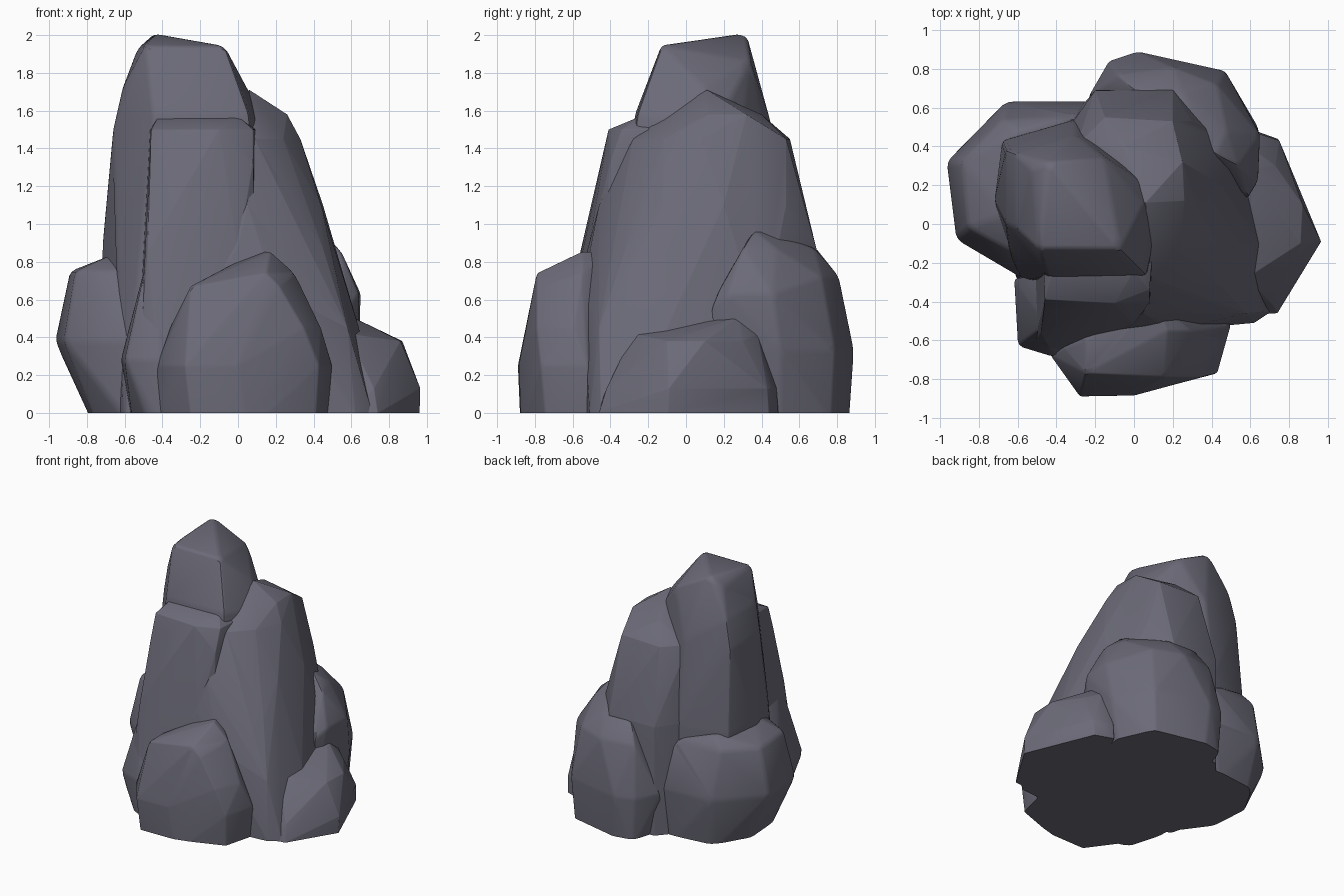
import bpy, bmesh, math

stone = bpy.data.materials.new("slate grey stone")
stone.diffuse_color = (0.146, 0.144, 0.186, 1)


def rock(name, rings, soft=0.025):
    """Chiselled rock: convex hull of a few level outlines, edges softened, base cut flat."""
    bm = bmesh.new()
    for z, outline in rings:
        for x, y in outline:
            bm.verts.new((x, y, z))
            if z == 0:                       # carry the base below ground before trimming
                bm.verts.new((x, y, -0.1))
    res = bmesh.ops.convex_hull(bm, input=bm.verts[:])
    junk = {g for g in res["geom_interior"] + res["geom_unused"] if isinstance(g, bmesh.types.BMVert)}
    bmesh.ops.delete(bm, geom=list(junk), context='VERTS')
    bmesh.ops.dissolve_limit(bm, angle_limit=math.radians(3), verts=bm.verts[:], edges=bm.edges[:])
    bmesh.ops.bevel(bm, geom=bm.edges[:], offset=soft, segments=2, profile=0.5,
                    affect='EDGES', clamp_overlap=True)
    bmesh.ops.bisect_plane(bm, geom=bm.verts[:] + bm.edges[:] + bm.faces[:],
                           plane_co=(0, 0, 0), plane_no=(0, 0, -1), clear_outer=True)
    bmesh.ops.holes_fill(bm, edges=[e for e in bm.edges if e.is_boundary])
    bmesh.ops.recalc_face_normals(bm, faces=bm.faces[:])
    me = bpy.data.meshes.new(name)
    bm.to_mesh(me)
    bm.free()
    ob = bpy.data.objects.new(name, me)
    bpy.context.collection.objects.link(ob)
    me.materials.append(stone)
    bpy.ops.object.select_all(action='DESELECT')
    ob.select_set(True)
    bpy.context.view_layer.objects.active = ob
    bpy.ops.object.shade_smooth_by_angle(angle=math.radians(30))


# Tall spire at the left
rock("main_spire", [
    (2.01, [(-0.44, 0.32)]),
    (1.945, [(-0.49, -0.13), (-0.07, -0.13)]),
    (1.93, [(-0.53, 0.28)]),
    (1.86, [(-0.15, 0.34)]),
    (1.72, [(-0.61, -0.02), (-0.61, 0.36), (0.05, 0.1), (-0.25, 0.39)]),
    (1.58, [(-0.45, -0.27), (0.06, -0.26)]),
    (1.50, [(-0.66, 0.0), (-0.66, 0.38), (-0.3, 0.46), (0.15, 0.15)]),
    (0.85, [(-0.72, 0.12), (-0.68, 0.43), (-0.3, 0.54), (0.2, 0.2), (0.1, -0.35), (-0.64, -0.14)]),
    (0.00, [(-0.7, 0.12), (-0.66, 0.42), (-0.3, 0.54), (0.15, 0.2), (0.1, -0.4), (-0.6, -0.3)]),
])

# Slab leaning on the front of the spire, with its wider foot
rock("front_slab", [
    (1.57, [(-0.42, -0.24), (0.0, -0.24)]),
    (1.50, [(-0.46, -0.39), (-0.1, -0.41), (0.08, -0.34), (0.1, -0.1), (-0.47, -0.1)]),
    (1.33, [(-0.465, -0.44), (0.08, -0.4)]),
    (0.85, [(-0.48, -0.56), (0.0, -0.52), (0.1, -0.1), (-0.5, -0.2)]),
    (0.28, [(-0.53, -0.3), (-0.52, -0.63), (-0.42, -0.67), (-0.1, -0.6)]),
    (0.00, [(-0.5, -0.3), (-0.46, -0.6), (-0.4, -0.65), (0.1, -0.5), (0.1, -0.1)]),
])
rock("slab_foot", [
    (0.90, [(-0.46, -0.52), (-0.46, -0.25), (-0.2, -0.3)]),
    (0.28, [(-0.62, -0.28), (-0.6, -0.63), (-0.42, -0.685), (-0.1, -0.6)]),
    (0.00, [(-0.55, -0.3), (-0.46, -0.62), (-0.4, -0.66), (0.0, -0.5), (0.0, -0.2)]),
])

# Broad shoulder at the right and back
rock("right_shoulder", [
    (1.71, [(0.06, 0.11)]),
    (1.58, [(0.26, 0.12), (0.25, 0.32), (0.07, -0.1), (-0.05, 0.4)]),
    (1.45, [(0.33, 0.08), (0.2, 0.53), (-0.15, 0.55), (-0.3, 0.4), (0.24, -0.12), (0.09, -0.28)]),
    (1.10, [(0.44, -0.12), (0.45, 0.2), (0.05, -0.46), (0.3, 0.53)]),
    (0.87, [(0.52, 0.1), (0.2, 0.69), (-0.2, 0.69), (-0.32, 0.52), (0.0, -0.52), (0.45, -0.32)]),
    (0.65, [(-0.18, -0.57), (0.2, -0.55)]),
    (0.45, [(0.64, -0.1), (0.55, 0.4), (0.58, -0.46)]),
    (0.00, [(0.73, -0.1), (0.6, 0.4), (0.71, -0.45), (0.62, -0.51), (0.1, -0.56), (0.2, 0.7),
            (-0.2, 0.69), (-0.32, 0.55)]),
])

# Boulders around the foot
rock("front_boulder", [
    (0.855, [(0.17, -0.55), (0.1, -0.4)]),
    (0.74, [(0.3, -0.55), (0.15, -0.79)]),
    (0.67, [(-0.25, -0.6), (-0.25, -0.77), (0.22, -0.79)]),
    (0.45, [(0.44, -0.6), (-0.36, -0.64), (0.35, -0.79)]),
    (0.25, [(-0.43, -0.68), (-0.28, -0.89), (0.0, -0.885), (0.43, -0.77), (0.5, -0.52)]),
    (0.00, [(-0.44, -0.6), (-0.24, -0.875), (0.05, -0.87), (0.41, -0.74), (0.47, -0.5),
            (0.3, -0.3), (-0.3, -0.3)]),
])
rock("right_boulder", [
    (0.51, [(0.6, 0.28), (0.5, 0.28)]),
    (0.42, [(0.58, -0.28), (0.5, -0.28), (0.62, 0.38)]),
    (0.38, [(0.87, 0.1), (0.86, -0.1), (0.73, 0.3)]),
    (0.13, [(0.965, -0.09), (0.75, 0.43), (0.72, -0.42), (0.6, 0.48)]),
    (0.00, [(0.96, -0.1), (0.74, 0.44), (0.74, -0.46), (0.6, -0.47), (0.6, 0.49), (0.4, 0.0)]),
])
rock("back_boulder", [
    (0.97, [(0.42, 0.36), (0.33, 0.42)]),
    (0.87, [(0.54, 0.3), (0.25, 0.68), (0.0, 0.69), (0.48, 0.48)]),
    (0.72, [(-0.08, 0.77), (0.2, 0.81), (0.43, 0.72)]),
    (0.63, [(0.65, 0.46), (0.64, 0.22)]),
    (0.55, [(0.58, 0.12)]),
    (0.33, [(-0.13, 0.84), (0.02, 0.89), (0.47, 0.79), (0.64, 0.5), (0.6, 0.2), (-0.24, 0.65)]),
    (0.00, [(-0.1, 0.83), (0.05, 0.86), (0.44, 0.77), (0.56, 0.5), (0.5, 0.2), (-0.2, 0.5)]),
])
rock("left_boulder", [
    (0.84, [(-0.66, 0.05), (-0.6, 0.48)]),
    (0.75, [(-0.89, 0.32), (-0.86, -0.02), (-0.68, 0.54), (-0.28, 0.56), (-0.62, -0.15)]),
    (0.38, [(-0.97, 0.32), (-0.92, -0.08), (-0.66, 0.635), (-0.22, 0.635), (-0.58, -0.28)]),
    (0.00, [(-0.75, 0.3), (-0.73, 0.0), (-0.6, 0.56), (-0.26, 0.6), (-0.55, -0.25), (-0.2, 0.2)]),
])
